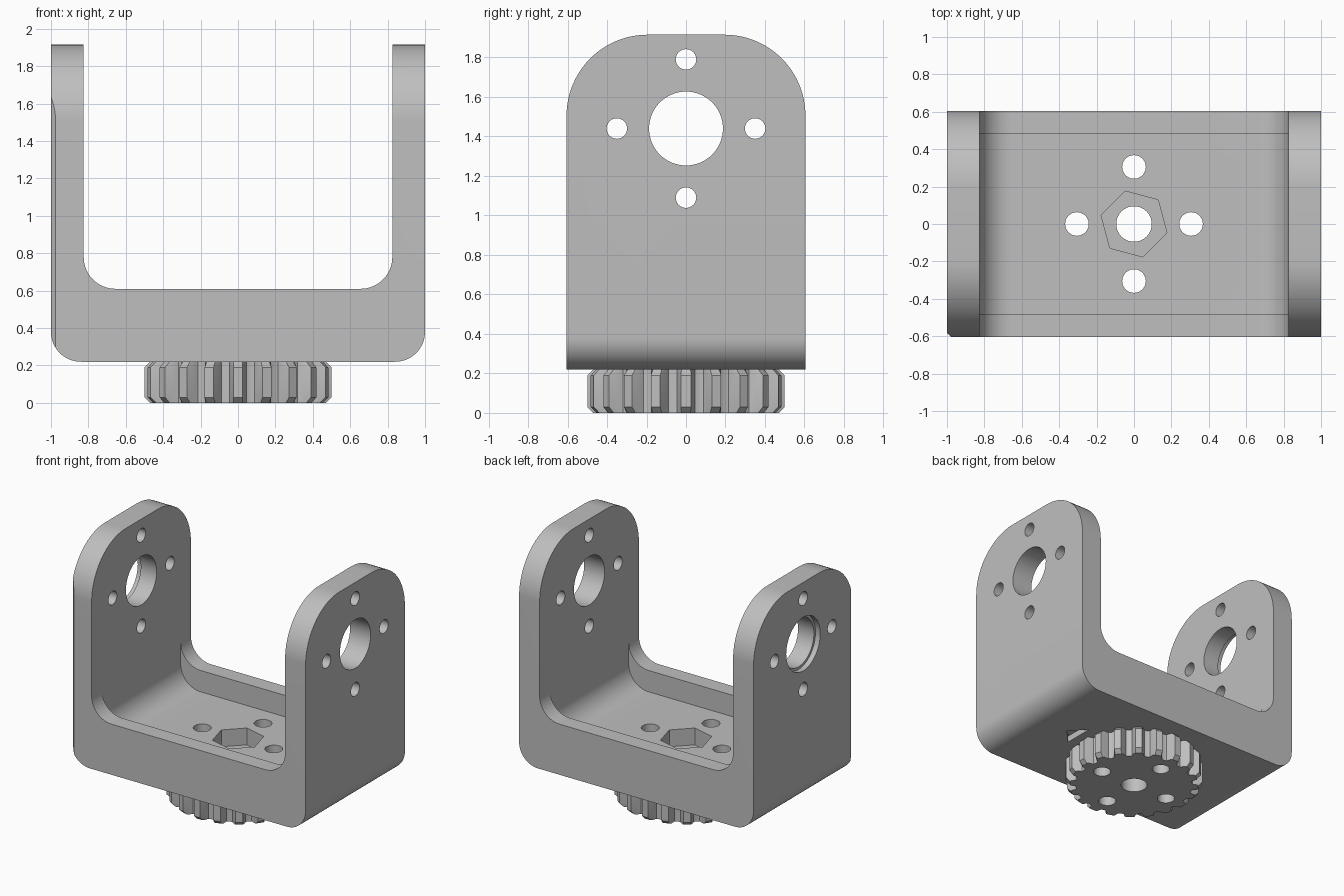
import bpy
import bmesh
from math import pi, sin, cos, radians
from mathutils import Vector

if "Cube" in bpy.data.objects:
    bpy.data.objects.remove(bpy.data.objects["Cube"], do_unlink=True)

grey = bpy.data.materials.new("plain grey")
grey.use_nodes = True
colour = (0.52, 0.52, 0.52, 1)
grey.diffuse_color = colour
grey.node_tree.nodes["Principled BSDF"].inputs["Base Color"].default_value = colour

# Where profile coordinates (u, v) and extrusion depth w land in space
AXES = {"x": lambda u, v, w: (w, u, v),
        "y": lambda u, v, w: (u, w, v),
        "z": lambda u, v, w: (u, v, w)}


def loft(name, layers, axis):
    """Solid through rings of equal point count; layers = [(depth, points)]."""
    bm = bmesh.new()
    rings = [[bm.verts.new(AXES[axis](u, v, w)) for u, v in pts] for w, pts in layers]
    n = len(rings[0])
    for a, b in zip(rings, rings[1:]):
        for i in range(n):
            j = (i + 1) % n
            bm.faces.new((a[i], a[j], b[j], b[i]))
    bm.faces.new(rings[0])
    bm.faces.new(rings[-1])
    bmesh.ops.recalc_face_normals(bm, faces=bm.faces)
    mesh = bpy.data.meshes.new(name)
    bm.to_mesh(mesh)
    bm.free()
    mesh.materials.append(grey)
    obj = bpy.data.objects.new(name, mesh)
    bpy.context.collection.objects.link(obj)
    return obj


def prism(name, pts, axis, lo, hi):
    return loft(name, [(lo, pts), (hi, pts)], axis)


def circle(u, v, r, n=48, phase=0.0):
    return [(u + r * cos(phase + 2 * pi * i / n), v + r * sin(phase + 2 * pi * i / n))
            for i in range(n)]


def rounded(half, lo, hi, r_low=0, r_high=0, steps=16):
    """Symmetric rectangle with its lower and upper corners rounded."""
    corners = [(half, lo, r_low, -90), (half, hi, r_high, 0),
               (-half, hi, r_high, 90), (-half, lo, r_low, 180)]
    pts = []
    for u, v, r, start in corners:
        cu = u - r if u > 0 else u + r
        cv = v + r if v == lo else v - r
        if r == 0:
            pts.append((u, v))
            continue
        for i in range(steps + 1):
            a = radians(start + 90 * i / steps)
            pts.append((cu + r * cos(a), cv + r * sin(a)))
    return pts


def combine(target, tool, operation="DIFFERENCE"):
    mod = target.modifiers.new("cut", "BOOLEAN")
    mod.operation = operation
    mod.solver = "EXACT"
    mod.object = tool
    bpy.context.view_layer.objects.active = target
    bpy.ops.object.modifier_apply(modifier=mod.name)
    bpy.data.objects.remove(tool, do_unlink=True)


def finish(obj):
    bpy.ops.object.select_all(action="DESELECT")
    obj.select_set(True)
    bpy.context.view_layer.objects.active = obj
    bpy.ops.object.shade_smooth_by_angle(angle=radians(25))


BASE, RAIL, FLOOR, TOP = 0.22, 0.61, 0.445, 1.915
DEPTH, INNER = 0.605, 0.825

# U-shaped bracket: outer block, opening between the legs, sunken floor
bracket = prism("bracket", rounded(1.0, BASE, TOP, r_low=0.16), "y", -DEPTH, DEPTH)
combine(bracket, prism("side_outline", rounded(DEPTH, BASE - 0.1, TOP, r_high=0.41, steps=24),
                       "x", -1.2, 1.2), "INTERSECT")
combine(bracket, prism("opening", rounded(INNER, RAIL, 2.2, r_low=0.17), "y", -0.8, 0.8))
combine(bracket, prism("floor_pocket", rounded(INNER, FLOOR, 2.2, r_low=0.17), "y", -0.48, 0.48))

# Pivot holes through both legs, with a shallow step on the right outer face
pivot = 1.44
combine(bracket, prism("pivot_hole", circle(0, pivot, 0.187, 64), "x", -1.2, 1.2))
combine(bracket, prism("pivot_step", circle(0, pivot, 0.207, 64), "x", -1.2, -0.96))
for u, v in circle(0, pivot, 0.35, 4):
    combine(bracket, prism("leg_screw_hole", circle(u, v, 0.052, 32), "x", -1.2, 1.2))

# Bevelled front edge of the right leg
combine(bracket, prism("edge_bevel", [(-1.1, -0.5), (-1.0, -0.583), (-0.975, -DEPTH),
                                      (-0.9, -0.7), (-1.1, -0.7)], "z", 0, 2.2))

# Nut recess in the floor and arrow mark underneath
combine(bracket, prism("nut_recess", circle(0, 0, 0.182, 6, radians(45)), "z", 0.315, 0.6))
combine(bracket, prism("arrow_mark", [(0.64, 0), (0.53, 0.12), (0.53, -0.12)],
                       "z", 0.1, BASE + 0.05))

# Gear with end chamfers
TEETH = 20
outline = []
for t in range(TEETH):
    for offset, r in ((-0.5, 0.425), (-0.34, 0.43), (-0.24, 0.465), (-0.16, 0.5),
                      (0.16, 0.5), (0.24, 0.465), (0.34, 0.43)):
        outline.append((r, 2 * pi * (t + offset) / TEETH))


def gear_ring(limit):
    return [(min(r, limit) * cos(a), min(r, limit) * sin(a)) for r, a in outline]


gear = loft("gear", [(0, gear_ring(0.47)), (0.03, gear_ring(0.5)),
                     (BASE - 0.03, gear_ring(0.5)), (BASE, gear_ring(0.47))], "z")

# Axle and screw holes through the base and the gear
holes = [(0, 0, 0.095)] + [(u, v, 0.063) for u, v in circle(0, 0, 0.305, 4)]
for part in (bracket, gear):
    for u, v, r in holes:
        combine(part, prism("base_hole", circle(u, v, r, 40), "z", -0.2, 0.8))
    finish(part)
